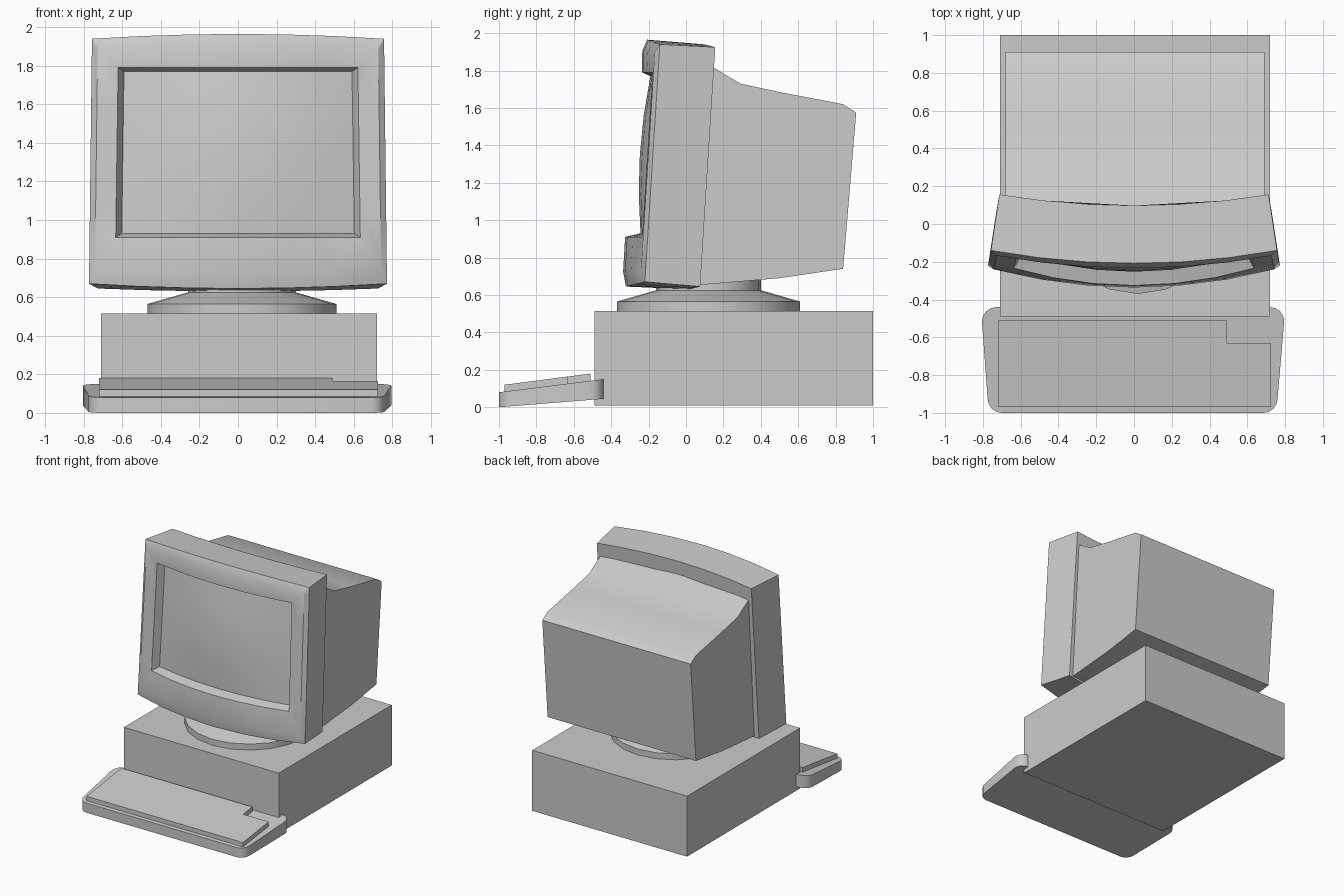
import bpy, bmesh, math

cube = bpy.data.objects.get("Cube")
if cube:
    bpy.data.objects.remove(cube)

grey = bpy.data.materials.new("light grey plastic")
grey.use_nodes = True
COLOUR = (0.6, 0.6, 0.6, 1)
grey.diffuse_color = COLOUR
grey.node_tree.nodes["Principled BSDF"].inputs["Base Color"].default_value = COLOUR


def finish(bm, name, angle=30):
    bmesh.ops.recalc_face_normals(bm, faces=bm.faces)
    mesh = bpy.data.meshes.new(name)
    bm.to_mesh(mesh)
    bm.free()
    mesh.materials.append(grey)
    obj = bpy.data.objects.new(name, mesh)
    bpy.context.collection.objects.link(obj)
    bpy.ops.object.select_all(action='DESELECT')
    obj.select_set(True)
    bpy.context.view_layer.objects.active = obj
    bpy.ops.object.shade_smooth_by_angle(angle=math.radians(angle))
    return obj


def loft(bm, loops, cap_first=True, cap_last=True):
    """Bridge closed loops of equal length and cap the ends."""
    rings = [[bm.verts.new(p) for p in loop] for loop in loops]
    n = len(rings[0])
    for a, b in zip(rings, rings[1:]):
        for i in range(n):
            j = (i + 1) % n
            bm.faces.new((a[i], a[j], b[j], b[i]))
    if cap_first:
        bm.faces.new(rings[0])
    if cap_last:
        bm.faces.new(rings[-1])
    return rings


def prism(name, outline, bottom, top):
    """Upright prism whose bottom and top heights depend on y."""
    bm = bmesh.new()
    loft(bm, [[(x, y, f(y)) for x, y in outline] for f in (bottom, top)])
    return finish(bm, name)


# Computer case
prism("case", [(-.71, -.49), (.72, -.49), (.72, 1), (-.71, 1)],
      lambda y: .01, lambda y: .515)

# Swivel stand: turned profile of radius and height
bm = bmesh.new()
SIDES = 20
loft(bm, [[(.02 + r * math.cos(math.tau * i / SIDES),
            .12 + r * math.sin(math.tau * i / SIDES), z) for i in range(SIDES)]
          for r, z in ((.49, .51), (.49, .565), (.28, .625), (.28, .68))])
finish(bm, "swivel_stand", 20)

# Monitor front frame: nested rectangular loops bowed forward at the middle
TILT = .063
US = [i / 3 for i in range(-3, 4)]
VS = [i / 2 for i in range(-2, 3)]
LOOP = ([(u, -1) for u in US] + [(1, v) for v in VS[1:]] +
        [(u, 1) for u in US[-2::-1]] + [(-1, v) for v in VS[-2:0:-1]])


def frame_point(u, v, half, low, high, edge, bow, bow_v, arch):
    curve = 1 - u * u
    z = low + (high - low) * (v + 1) / 2 + arch * v * curve
    y = edge + TILT * (z - 1.3) - (bow + bow_v * v) * curve
    return (u * half * (1 - .01 * v), y, z)


def screen_point(u, v):
    x, y, z = frame_point(u, v, .597, .93, 1.77, -.15, 0, 0, 0)
    return (x, y - .1 * (1 - u * u) * (1 - .3 * v * v), z)


bm = bmesh.new()
sections = [
    (.72, .645, 1.925, .117, .06, 0, .015),      # rear rim
    (.765, .67, 1.94, -.18, .085, -.015, .025),  # front rim
    (.735, .74, 1.89, -.205, .081, -.014, .015),  # rounded lip
    (.628, .91, 1.79, -.21, .073, -.018, 0),     # screen opening
]
loops = [[frame_point(u, v, *s) for u, v in LOOP] for s in sections]
loops.append([screen_point(u, v) for u, v in LOOP])
loft(bm, loops, cap_last=False)
finish(bm, "monitor_frame", 35)

# Bulging screen glass
bm = bmesh.new()
grid = [[bm.verts.new(screen_point(u, v)) for u in US] for v in VS]
for a, b in zip(grid, grid[1:]):
    for i in range(len(US) - 1):
        bm.faces.new((a[i], a[i + 1], b[i + 1], b[i]))
screen = finish(bm, "screen", 40)

# Monitor rear housing: side profile pushed across the width
profile = [(.04, .66), (.09, .655), (.5, .69), (.84, .74), (.91, 1.575),
           (.84, 1.62), (.5, 1.685), (.29, 1.73), (.15, 1.815), (.04, 1.84)]
bm = bmesh.new()
loft(bm, [[(x, y, z) for y, z in profile] for x in (-.68, .69)])
finish(bm, "rear_housing", 35)

# Keyboard body: rounded, slightly tapered wedge
outline = []
R = .075
for cx, cy, start in ((.72, -.515, 0), (-.73, -.515, 90),
                      (-.7, -.925, 180), (.685, -.925, 270)):
    for k in range(5):
        a = math.radians(start + k * 22.5)
        outline.append((cx + R * math.cos(a), cy + R * math.sin(a)))
prism("keyboard_body", outline,
      lambda y: .08 * (y + 1), lambda y: .08 + .125 * (y + 1))

# Raised key block with a notched corner
prism("key_block", [(-.72, -.97), (.725, -.97), (.725, -.63), (.49, -.63),
                    (.49, -.51), (-.72, -.51)],
      lambda y: .07 + .125 * (y + 1), lambda y: .12 + .13 * (y + .97))
